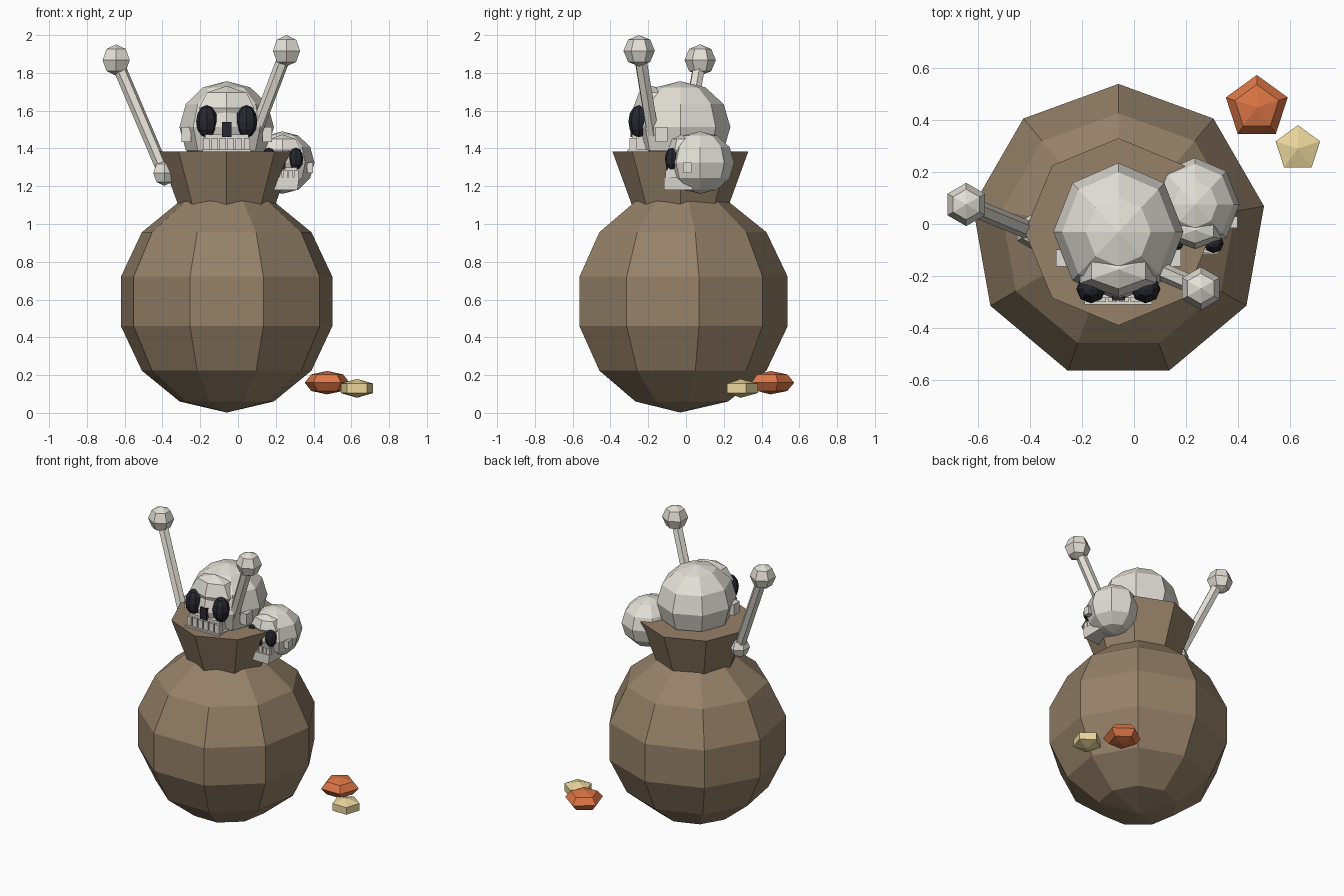
import bpy, bmesh
from math import sin, cos, pi, radians
from mathutils import Vector, Matrix

if "Cube" in bpy.data.objects:
    bpy.data.objects.remove(bpy.data.objects["Cube"])


def material(name, rgb):
    m = bpy.data.materials.new(name)
    m.diffuse_color = (*rgb, 1)
    m.use_nodes = True
    m.node_tree.nodes["Principled BSDF"].inputs["Base Color"].default_value = m.diffuse_color
    return m


CLOTH = material("cloth", (0.30, 0.22, 0.14))
BONE = material("bone", (0.76, 0.74, 0.67))
DARK = material("dark", (0.02, 0.02, 0.03))
ORANGE = material("orange", (0.72, 0.18, 0.06))
YELLOW = material("yellow", (0.83, 0.68, 0.33))


def finish(name, bm, mat, matrix):
    bmesh.ops.recalc_face_normals(bm, faces=bm.faces)
    bm.transform(matrix)
    me = bpy.data.meshes.new(name)
    bm.to_mesh(me)
    bm.free()
    me.materials.append(mat)
    ob = bpy.data.objects.new(name, me)
    bpy.context.collection.objects.link(ob)
    return ob


def lathe(name, profile, seg, start, mat, matrix):
    """Flat-faced turned shape; a radius of 0 makes a pole, open ends are capped."""
    bm = bmesh.new()
    rows = []
    for r, z in profile:
        n = seg if r > 1e-6 else 1
        rows.append([bm.verts.new((r * cos(start + 2 * pi * i / seg),
                                   r * sin(start + 2 * pi * i / seg), z)) for i in range(n)])
    for a, b in zip(rows, rows[1:]):
        for i in range(seg):
            j = (i + 1) % seg
            quad = [a[i % len(a)], a[j % len(a)], b[j % len(b)], b[i % len(b)]]
            bm.faces.new(list(dict.fromkeys(quad)))
    for row in (rows[0], rows[-1]):
        if len(row) > 1:
            bm.faces.new(row)
    return finish(name, bm, mat, matrix)


def ball(name, loc, radii, seg, rings, mat, start=pi / 2, parent=Matrix()):
    prof = [(sin(pi * k / rings), -cos(pi * k / rings)) for k in range(rings + 1)]
    prof[0], prof[-1] = (0, -1), (0, 1)
    m = parent @ Matrix.Translation(loc) @ Matrix.Diagonal((*radii, 1))
    return lathe(name, prof, seg, start, mat, m)


def box(name, loc, size, mat, parent, taper=1.0):
    bm = bmesh.new()
    bmesh.ops.create_cube(bm, size=1)
    for v in bm.verts:
        if v.co.z < 0:
            v.co.x *= taper
    return finish(name, bm, mat, parent @ Matrix.Translation(loc) @ Matrix.Diagonal((*size, 1)))


def skull(name, loc, s):
    p = Matrix.Translation(loc) @ Matrix.Scale(s, 4)
    ball(name + "_cranium", (0, 0, 0), (0.25, 0.265, 0.243), 8, 6, BONE, parent=p)
    ball(name + "_brow", (0, -0.145, 0.10), (0.17, 0.105, 0.118), 6, 4, BONE, parent=p)
    box(name + "_upper_jaw", (0, -0.17, -0.085), (0.23, 0.17, 0.09), BONE, p)
    box(name + "_lower_jaw", (0, -0.17, -0.165), (0.26, 0.22, 0.095), BONE, p, 0.9)
    box(name + "_nose", (0, -0.235, -0.012), (0.05, 0.06, 0.08), DARK, p)
    for side in (-1, 1):
        ball(name + "_eye_socket", (side * 0.105, -0.22, 0.03), (0.057, 0.055, 0.086),
             8, 6, DARK, parent=p)
        box(name + "_cheek", (side * 0.215, -0.10, -0.04), (0.05, 0.065, 0.08), BONE, p)
    for i in range(6):
        box(name + "_tooth", ((i - 2.5) * 0.043, -0.25, -0.095), (0.034, 0.04, 0.075), BONE, p)


def long_bone(name, bottom, top):
    a, b = Vector(bottom), Vector(top)
    d = b - a
    m = Matrix.Translation(a) @ d.to_track_quat('Z', 'Y').to_matrix().to_4x4()
    lathe(name + "_shaft", [(0.035, 0), (0.035, d.length)], 6, 0, BONE, m)
    ball(name + "_top_knob", b, (0.083,) * 3, 6, 4, BONE)
    ball(name + "_bottom_knob", a, (0.068,) * 3, 6, 4, BONE)


# sack: round belly and flared, closed neck
ball("sack_belly", (-0.06, -0.03, 0.59), (0.583, 0.583, 0.588), 9, 7, CLOTH)
lathe("sack_neck", [(0.22, 1.0), (0.36, 1.385)], 8, 0, CLOTH,
      Matrix.Translation((-0.06, -0.03, 0)))

# skulls
skull("large_skull", (-0.06, -0.03, 1.513), 1.0)
skull("small_skull", (0.235, 0.075, 1.325), 0.68)

# bones sticking out
long_bone("left_bone", (-0.39, -0.03, 1.27), (-0.645, 0.075, 1.868))
long_bone("right_bone", (0.03, -0.15, 1.32), (0.257, -0.248, 1.917))

# gems lying beside the sack
ball("orange_gem", (0.472, 0.448, 0.16), (0.125, 0.125, 0.062), 5, 4, ORANGE)
ball("yellow_gem", (0.63, 0.29, 0.13), (0.104, 0.104, 0.05), 5, 3, YELLOW)
